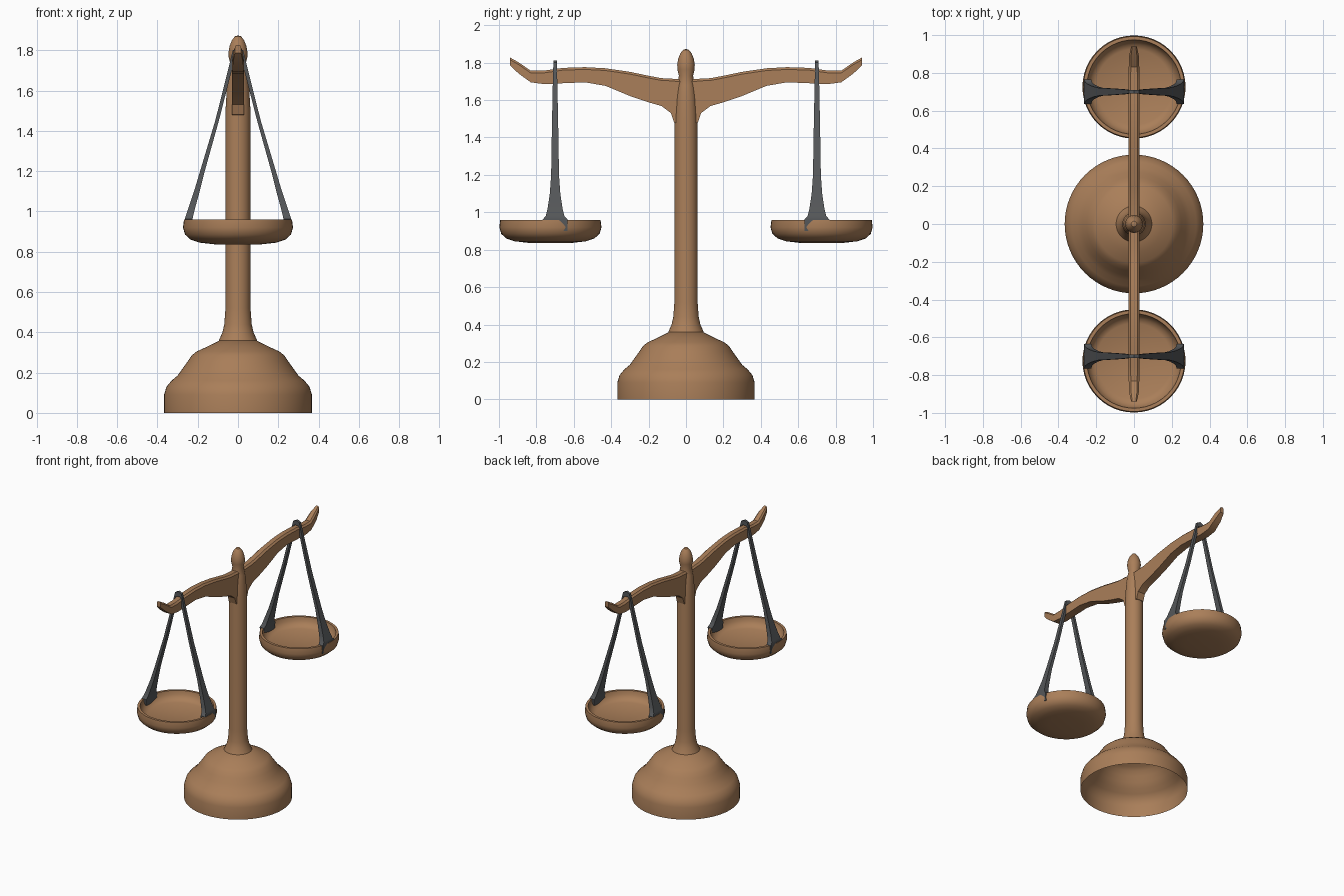
import bpy, bmesh, math

def material(name, rgb):
    m = bpy.data.materials.new(name)
    m.diffuse_color = (*rgb, 1)
    return m

WOOD = material("wood", (0.40, 0.21, 0.10))
METAL = material("dark_metal", (0.09, 0.095, 0.10))

def finish(bm, name, mat, angle=35):
    bmesh.ops.remove_doubles(bm, verts=bm.verts, dist=1e-5)
    bmesh.ops.recalc_face_normals(bm, faces=bm.faces)
    me = bpy.data.meshes.new(name)
    bm.to_mesh(me)
    bm.free()
    me.materials.append(mat)
    ob = bpy.data.objects.new(name, me)
    bpy.context.collection.objects.link(ob)
    bpy.context.view_layer.objects.active = ob
    ob.select_set(True)
    bpy.ops.object.shade_smooth_by_angle(angle=math.radians(angle))
    ob.select_set(False)
    return ob

def lathe(name, profile, mat, segments=48, y=0):
    bm = bmesh.new()
    vs = [bm.verts.new((r, 0, z)) for r, z in profile]
    es = [bm.edges.new(p) for p in zip(vs, vs[1:])]
    bmesh.ops.spin(bm, geom=vs + es, axis=(0, 0, 1), cent=(0, 0, 0),
                   angle=2 * math.pi, steps=segments)
    ob = finish(bm, name, mat)
    ob.location.y = y
    return ob

def loft(name, rings, mat, angle=35):
    """Skin a list of equal-sized closed cross-sections and cap both ends."""
    bm = bmesh.new()
    rows = [[bm.verts.new(p) for p in ring] for ring in rings]
    n = len(rows[0])
    for a, b in zip(rows, rows[1:]):
        for i in range(n):
            bm.faces.new((a[i], a[(i + 1) % n], b[(i + 1) % n], b[i]))
    bm.faces.new(rows[0])
    bm.faces.new(rows[-1])
    return finish(bm, name, mat, angle)

# Hollow stepped base, open underneath
lathe("base", [(0.367, 0), (0.367, 0.09), (0.355, 0.13), (0.33, 0.16),
               (0.30, 0.185), (0.275, 0.22), (0.25, 0.255), (0.23, 0.285),
               (0.205, 0.305), (0.15, 0.33), (0.09, 0.36), (0, 0.36)], WOOD, 64)

# Column with flared foot, narrowing into the finial
lathe("column", [(0.095, 0.36), (0.077, 0.40), (0.068, 0.44), (0.062, 0.52),
                 (0.062, 1.50), (0.055, 1.62), (0.048, 1.68), (0.038, 1.73),
                 (0.046, 1.765), (0.047, 1.79), (0.042, 1.82), (0.03, 1.85),
                 (0.015, 1.869), (0, 1.873)], WOOD, 32)

# Curved beam: y, top z, bottom z, half width
half = [(0.0, 1.71, 1.47, 0.03), (0.064, 1.713, 1.48, 0.03),
        (0.08, 1.715, 1.53, 0.03), (0.13, 1.717, 1.568, 0.03),
        (0.2, 1.73, 1.588, 0.03), (0.30, 1.751, 1.622, 0.03),
        (0.43, 1.77, 1.676, 0.03), (0.54, 1.776, 1.695, 0.03),
        (0.66, 1.772, 1.69, 0.03), (0.755, 1.758, 1.685, 0.03),
        (0.83, 1.757, 1.695, 0.028), (0.895, 1.802, 1.742, 0.025),
        (0.94, 1.827, 1.785, 0.015)]
stations = [(-y, t, b, w) for y, t, b, w in half[:0:-1]] + half
loft("beam", [[(-w, y, b), (w, y, b), (w, y, t - 0.012), (w * 0.6, y, t),
               (-w * 0.6, y, t), (-w, y, t - 0.012)]
              for y, t, b, w in stations], WOOD)

# Strap leg: inner x, inner z, outer x, outer z, half width in y
leg = [(0.0, 1.775, 0.0, 1.812, 0.009), (0.02, 1.772, 0.026, 1.80, 0.009),
       (0.031, 1.70, 0.05, 1.70, 0.012), (0.095, 1.45, 0.113, 1.45, 0.017),
       (0.165, 1.20, 0.188, 1.20, 0.021), (0.19, 1.10, 0.218, 1.10, 0.028),
       (0.212, 1.02, 0.245, 1.02, 0.04), (0.222, 0.98, 0.258, 0.98, 0.05),
       (0.226, 0.962, 0.264, 0.962, 0.066), (0.23, 0.90, 0.258, 0.90, 0.066)]
strap = [(-a, b, -c, d, w) for a, b, c, d, w in leg[:0:-1]] + leg

for label, s in (("front", -1), ("back", 1)):
    # Shallow dish with a raised rim
    lathe(label + "_pan", [(0, 0.835), (0.12, 0.837), (0.19, 0.845),
                           (0.235, 0.86), (0.263, 0.885), (0.273, 0.92),
                           (0.268, 0.96), (0.25, 0.96), (0.245, 0.93),
                           (0.225, 0.905), (0.20, 0.893), (0, 0.89)],
          WOOD, 48, s * 0.725)
    # Metal strap looped over the beam
    yc = s * 0.70
    loft(label + "_strap", [[(xi, yc - w, zi), (xi, yc + w, zi),
                             (xo, yc + w, zo), (xo, yc - w, zo)]
                            for xi, zi, xo, zo, w in strap], METAL)
